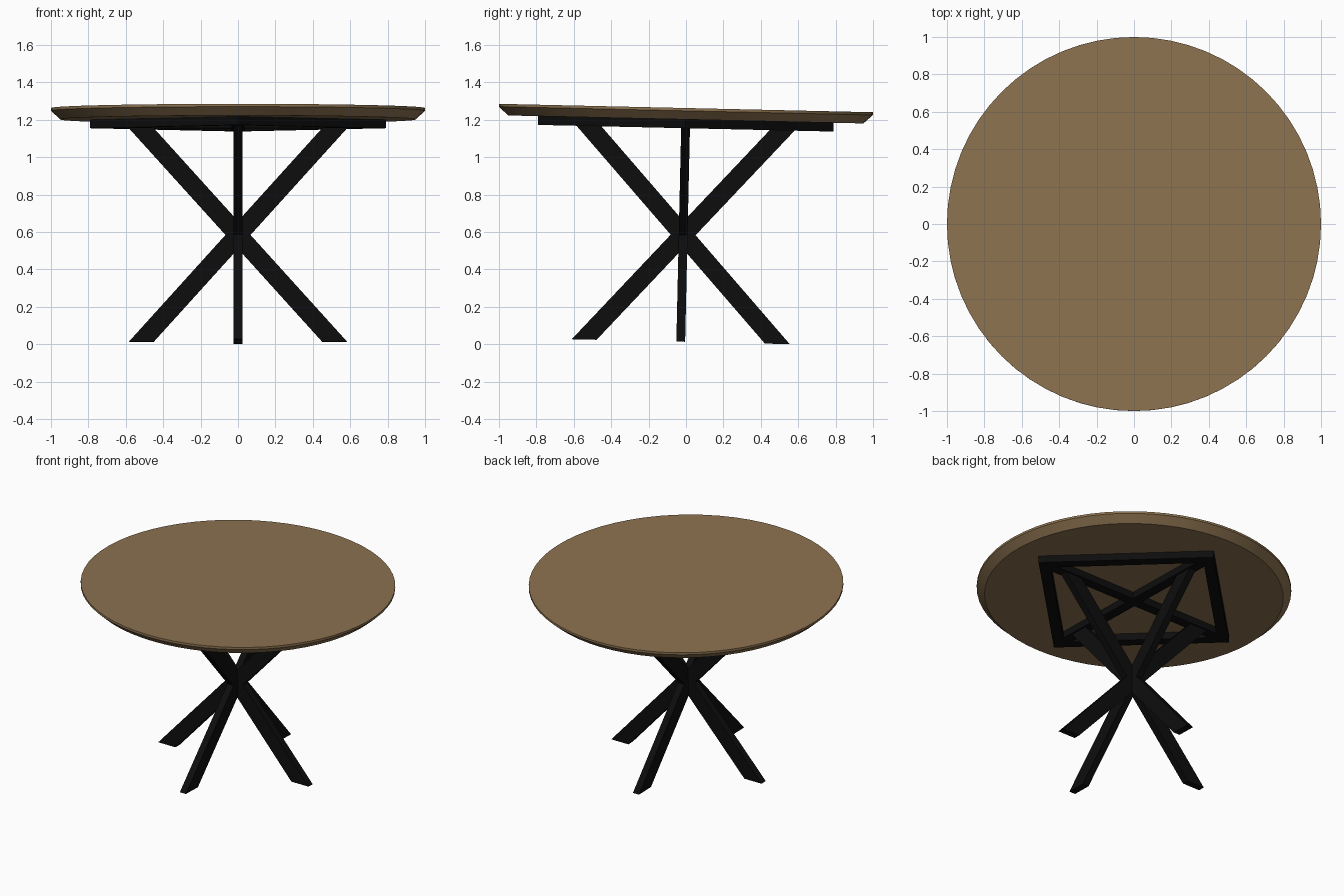
import bpy, bmesh, math
from mathutils import Matrix

if "Cube" in bpy.data.objects:
    bpy.data.objects.remove(bpy.data.objects["Cube"])

# The whole table leans slightly about x, pivoting at the centre of the top surface
LEAN = Matrix.Translation((0, 0, 1.2625)) @ Matrix.Rotation(-0.0225, 4, 'X')
TOP_UNDER, FRAME_UNDER, FOOT = -0.061, -0.108, -1.2495
BAR, LEG_THICK = 0.07, 0.047


def material(name, rgb):
    m = bpy.data.materials.new(name)
    m.diffuse_color = (*rgb, 1)
    m.use_nodes = True
    m.node_tree.nodes["Principled BSDF"].inputs["Base Color"].default_value = m.diffuse_color
    return m


WOOD = material("brown wood", (0.265, 0.170, 0.081))
BLACK = material("black metal", (0.004, 0.004, 0.004))


def finish(bm, name, mat, turn=0):
    bmesh.ops.recalc_face_normals(bm, faces=bm.faces)
    bm.transform(LEAN @ Matrix.Rotation(turn, 4, 'Z'))
    me = bpy.data.meshes.new(name)
    bm.to_mesh(me)
    bm.free()
    me.materials.append(mat)
    ob = bpy.data.objects.new(name, me)
    bpy.context.collection.objects.link(ob)
    return ob


def lathe(name, profile, sides, mat, closed=False):
    """Revolve (radius, z) points; cap the ends unless the profile is a loop."""
    bm = bmesh.new()
    rings = [[bm.verts.new((r * math.cos(a), r * math.sin(a), z))
              for a in (2 * math.pi * i / sides for i in range(sides))]
             for r, z in profile]
    pairs = list(zip(rings, rings[1:]))
    if closed:
        pairs.append((rings[-1], rings[0]))
    else:
        bm.faces.new(rings[0])
        bm.faces.new(rings[-1])
    for a, b in pairs:
        for i in range(sides):
            j = (i + 1) % sides
            bm.faces.new((a[i], a[j], b[j], b[i]))
    return finish(bm, name, mat)


def plate(name, outline, thick, turn):
    """Extrude an (x, z) outline symmetrically along y, then turn it about z."""
    bm = bmesh.new()
    f = bm.faces.new([bm.verts.new((x, -thick / 2, z)) for x, z in outline])
    ext = bmesh.ops.extrude_face_region(bm, geom=[f])
    moved = [v for v in ext["geom"] if isinstance(v, bmesh.types.BMVert)]
    bmesh.ops.translate(bm, verts=moved, vec=(0, thick, 0))
    return finish(bm, name, BLACK, turn)


# Round top with a short lip and an undercut chamfer
top = lathe("table_top", [(1, 0), (1, -0.015), (0.95, TOP_UNDER)], 64, WOOD)
bpy.context.view_layer.objects.active = top
top.select_set(True)
bpy.ops.object.shade_smooth_by_angle(angle=math.radians(25))

# Diamond support frame under the top
inner = 0.79 - BAR * math.sqrt(2)
lathe("support_frame", [(0.79, TOP_UNDER), (0.79, FRAME_UNDER),
                        (inner, FRAME_UNDER), (inner, TOP_UNDER)], 4, BLACK, True)

for axis, turn in (("side", 0), ("depth", math.pi / 2)):
    # Cross brace from corner to corner of the frame
    plate(axis + "_brace", [(-0.74, TOP_UNDER), (0.74, TOP_UNDER),
                            (0.74, FRAME_UNDER), (-0.74, FRAME_UNDER)], BAR, turn)
    # Two slanted flat legs crossing in an X
    for side, s in (("rising", 1), ("falling", -1)):
        plate(f"{axis}_{side}_leg",
              [(-0.583 * s, FOOT), (-0.45 * s, FOOT),
               (0.583 * s, FRAME_UNDER), (0.45 * s, FRAME_UNDER)], LEG_THICK, turn)
